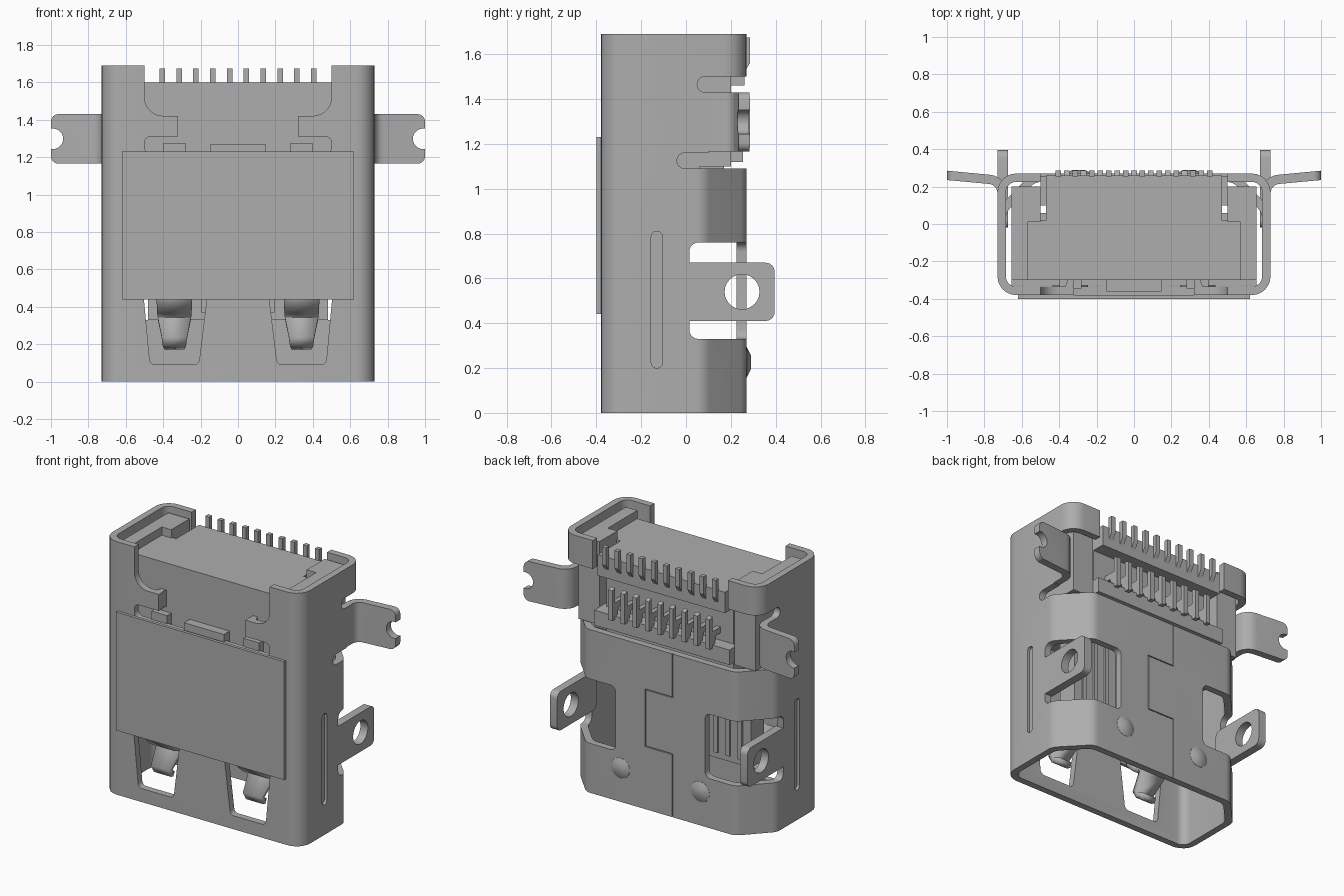
import bpy, bmesh, math
from mathutils import Vector

if "Cube" in bpy.data.objects:
    bpy.data.objects.remove(bpy.data.objects["Cube"], do_unlink=True)

# One plain metal grey for everything
grey = bpy.data.materials.new("metal grey")
grey.use_nodes = True
COL = (0.42, 0.42, 0.42, 1)
grey.diffuse_color = COL
grey.node_tree.nodes["Principled BSDF"].inputs["Base Color"].default_value = COL

AXES = {"z": lambda a, b, c: (a, b, c),   # outline in x, y
        "y": lambda a, b, c: (a, c, b),   # outline in x, z
        "x": lambda a, b, c: (c, a, b)}   # outline in y, z


def rounded(pts, n=6):
    """Outline from (a, b, radius) corners."""
    out = []
    for i, (a, b, r) in enumerate(pts):
        p = Vector((a, b))
        if r == 0:
            out.append((a, b))
            continue
        u = (Vector(pts[i - 1][:2]) - p).normalized()
        v = (Vector(pts[(i + 1) % len(pts)][:2]) - p).normalized()
        half = u.angle(v) / 2
        c = p + (u + v).normalized() * (r / math.sin(half))
        s, e = p + u * r / math.tan(half) - c, p + v * r / math.tan(half) - c
        sweep = s.angle_signed(e)
        a0 = math.atan2(s.y, s.x)
        for k in range(n + 1):
            t = a0 - sweep * k / n
            out.append((c.x + r * math.cos(t), c.y + r * math.sin(t)))
    return out


def rect(a0, a1, b0, b1, r=0.0):
    return rounded([(a0, b0, r), (a1, b0, r), (a1, b1, r), (a0, b1, r)])


def circle(a, b, r, n=24):
    return [(a + r * math.cos(2 * math.pi * k / n), b + r * math.sin(2 * math.pi * k / n)) for k in range(n)]


def flip(pts, s):
    return [(p[0] * s,) + tuple(p[1:]) for p in pts]


def add(name, bm):
    bmesh.ops.recalc_face_normals(bm, faces=bm.faces)
    me = bpy.data.meshes.new(name)
    bm.to_mesh(me)
    bm.free()
    me.materials.append(grey)
    ob = bpy.data.objects.new(name, me)
    bpy.context.collection.objects.link(ob)
    return ob


def prism(name, outline, axis, lo, hi):
    bm = bmesh.new()
    f = AXES[axis]
    rings = [[bm.verts.new(f(a, b, c)) for a, b in outline] for c in (lo, hi)]
    n = len(outline)
    bm.faces.new(rings[0])
    bm.faces.new(rings[1])
    for i in range(n):
        j = (i + 1) % n
        bm.faces.new((rings[0][i], rings[0][j], rings[1][j], rings[1][i]))
    return add(name, bm)


def box(name, x0, x1, y0, y1, z0, z1):
    return prism(name, rect(x0, x1, y0, y1), "z", z0, z1)


def boolean(ob, others, op="DIFFERENCE"):
    for o in others:
        m = ob.modifiers.new("cut", "BOOLEAN")
        m.operation, m.solver, m.object = op, "EXACT", o
    bpy.context.view_layer.update()
    me = bpy.data.meshes.new_from_object(ob.evaluated_get(bpy.context.evaluated_depsgraph_get()))
    ob.modifiers.clear()
    ob.data = me
    for o in others:
        bpy.data.objects.remove(o, do_unlink=True)
    return ob


# Shell: chamfered tube below, rounded rectangular tube above
def low_outline(t):
    x, k = 0.73 - t, t * 0.45
    return rounded([(-x, t - 0.38, 0.1 - t), (x, t - 0.38, 0.1 - t), (x, 0.08 - k, 0.08),
                    (0.55 - k, 0.27 - t, 0.08), (k - 0.55, 0.27 - t, 0.08), (-x, 0.08 - k, 0.08)])


T = 0.045
shell = prism("shell", low_outline(0), "z", 0, 1.125)
boolean(shell, [prism("bore", low_outline(T), "z", -0.1, 1.2)])
top = prism("upper", rect(-0.73, 0.73, -0.38, 0.27, 0.1), "z", 1.125, 1.69)
boolean(top, [prism("bore", rect(-0.73 + T, 0.73 - T, -0.38 + T, 0.27 - T, 0.1 - T), "z", 1.0, 1.8)])
boolean(shell, [top], "UNION")

cuts = [prism("slot", rect(-0.04, 0.6, 1.09, 1.16, 0.034), "x", -1, 1),
        prism("slot", rect(0.05, 0.6, 1.43, 1.50, 0.034), "x", -1, 1),
        box("back_gap", -1, 1, 0.1, 0.5, 1.13, 1.46),
        box("back_gap", -0.5, 0.5, 0.1, 0.5, 1.12, 1.8)]
# Front opening with side tabs and narrow slots
half = [(0.5, 1.8, 0), (0.5, 1.42, 0.1), (0.32, 1.42, 0), (0.32, 1.31, 0), (0.5, 1.31, 0.035), (0.5, 1.22, 0.035)]
cuts.append(prism("front_gap", rounded(half + flip(half[::-1], -1)), "y", -0.5, -0.25))
# Staggered joint line on the back wall
for x, z0, z1 in ((-0.09, 0.0, 0.42), (0.11, 0.42, 0.8), (-0.09, 0.8, 1.2)):
    cuts.append(box("joint", x - 0.003, x + 0.003, 0.262, 0.3, z0 - 0.003, z1 + 0.003))
for z in (0.42, 0.8):
    cuts.append(box("joint", -0.09, 0.11, 0.262, 0.3, z - 0.003, z + 0.003))
for s in (-1, 1):
    win = [(0.21, 0.09, 0.03), (0.47, 0.09, 0.03), (0.505, 0.46, 0), (0.165, 0.46, 0)]
    cuts.append(prism("spring_window", rounded(flip(win, s)), "y", -0.5, -0.25))
    cuts.append(prism("corner_window", rect(s * 0.33, s * 0.9, 0.33, 0.76, 0.04), "y", 0.1, 0.5))
    cuts.append(prism("side_slot", rect(0.015, 0.5, 0.33, 0.76, 0.04), "x", s * 0.6, s * 0.9))
    cuts.append(prism("groove", rect(-0.155, -0.105, 0.2, 0.81, 0.024), "x", s * 0.712, s * 0.8))
boolean(shell, cuts)

# Cover plate on the front
box("front_plate", -0.62, 0.62, -0.4, -0.379, 0.44, 1.23)

for s, side in ((1, "left"), (-1, "right")):
    # Rear leg with a hole
    leg = prism(side + "_leg", rect(-0.02, 0.395, 0.41, 0.67, 0.04), "x", s * 0.675, s * 0.73)
    boolean(leg, [prism("hole", circle(0.25, 0.54, 0.078), "x", s * 0.5, s * 0.9)])

    # Mounting wing, bent outward and notched at its tip
    path = [(0.73, 0.06, 0), (0.73, 0.21, 0.05), (1.0, 0.235, 0), (1.0, 0.285, 0), (0.685, 0.255, 0.09), (0.685, 0.06, 0)]
    wing = prism(side + "_wing", rounded(flip(path, s)), "z", 1.165, 1.43)
    boolean(wing, [prism("trim", rect(s * 0.5, s * 1.0, 1.165, 1.43, 0.04), "y", -0.2, 0.5)], "INTERSECT")
    boolean(wing, [prism("notch", circle(s * 0.99, 1.298, 0.055), "y", 0, 0.5)])

    # Spring finger, bent inward and back out, tapering downward
    bm = bmesh.new()
    rows = []
    for y, z, w in ((-0.357, 0.5, 0.095), (-0.35, 0.43, 0.095), (-0.3, 0.38, 0.092), (-0.235, 0.355, 0.09),
                    (-0.235, 0.335, 0.088), (-0.32, 0.235, 0.068), (-0.3, 0.2, 0.062), (-0.26, 0.185, 0.05)):
        rows.append([bm.verts.new((s * 0.34 + k * w, y, z)) for k in (-1, 1)])
    for a, b in zip(rows, rows[1:]):
        bm.faces.new((a[0], a[1], b[1], b[0]))
    finger = add(side + "_spring_finger", bm)
    m = finger.modifiers.new("thickness", "SOLIDIFY")
    m.thickness, m.offset = 0.035, 0

    # Inward bent front tab
    tab = [(0.37, -0.38, 0), (0.37, -0.34, 0), (0.355, -0.3, 0), (0.32, -0.3, 0), (0.33, -0.36, 0)]
    prism(side + "_front_tab", flip([p[:2] for p in tab], s), "z", 1.31, 1.42)

    # Shallow conical bump on the back wall
    bm = bmesh.new()
    rings = [[bm.verts.new((s * 0.295 + a, y, 0.225 + b)) for a, b in circle(0, 0, r, 20)]
             for r, y in ((0.072, 0.262), (0.068, 0.271), (0.03, 0.29))]
    for p, q in zip(rings, rings[1:]):
        for i in range(20):
            bm.faces.new((p[i], p[i - 1], q[i - 1], q[i]))
    bm.faces.new(rings[-1])
    bm.faces.new(rings[0])
    add(side + "_bump", bm)

    # Raised side shoulder of the housing
    sh = [(0.57, -0.3), (0.655, -0.3), (0.655, 0.2), (0.5, 0.2), (0.5, 0.01), (0.57, 0.01)]
    prism(side + "_housing_shoulder", flip(sh, s), "z", 1.1, 1.655)
    box(side + "_housing_clip", s * 0.34 - 0.058, s * 0.34 + 0.058, -0.345, -0.29, 1.15, 1.275)

# Insulating housing, stepped at the back
box("housing_front", -0.58, 0.58, -0.3, 0.02, 1.0, 1.6)
box("housing_core", -0.47, 0.47, 0.0, 0.17, 1.0, 1.6)
box("housing_upper_ledge", -0.47, 0.47, 0.1, 0.26, 1.46, 1.6)
box("housing_lower_ledge", -0.5, 0.5, 0.1, 0.255, 1.12, 1.22)
box("housing_base", -0.655, 0.655, -0.33, 0.06, 1.0, 1.1)
box("housing_center_clip", -0.147, 0.147, -0.36, -0.29, 1.15, 1.27)

# Tongue with contact strips on both faces
box("tongue", -0.48, 0.48, -0.14, 0.0, 0.33, 1.05)

for i in range(19):
    x = -0.405 + 0.045 * i
    if i % 2 == 0:
        pin = [(0.2, 1.5), (0.25, 1.5), (0.285, 1.56), (0.285, 1.675), (0.255, 1.675), (0.255, 1.57), (0.2, 1.54)]
        strip = (-0.005, 0.012)
    else:
        pin = [(0.16, 1.27), (0.215, 1.27), (0.24, 1.2), (0.285, 1.2), (0.285, 1.40), (0.255, 1.41),
               (0.255, 1.31), (0.16, 1.31)]
        strip = (-0.152, -0.135)
    prism("rear_pin", pin, "x", x - 0.015, x + 0.015)
    box("contact_strip", x - 0.015, x + 0.015, strip[0], strip[1], 0.37, 1.02)

# Smooth rounds, crisp edges
bpy.ops.object.select_all(action="DESELECT")
for ob in bpy.context.scene.objects:
    if ob.type == "MESH":
        ob.select_set(True)
        bpy.context.view_layer.objects.active = ob
bpy.ops.object.shade_smooth_by_angle(angle=math.radians(30))
